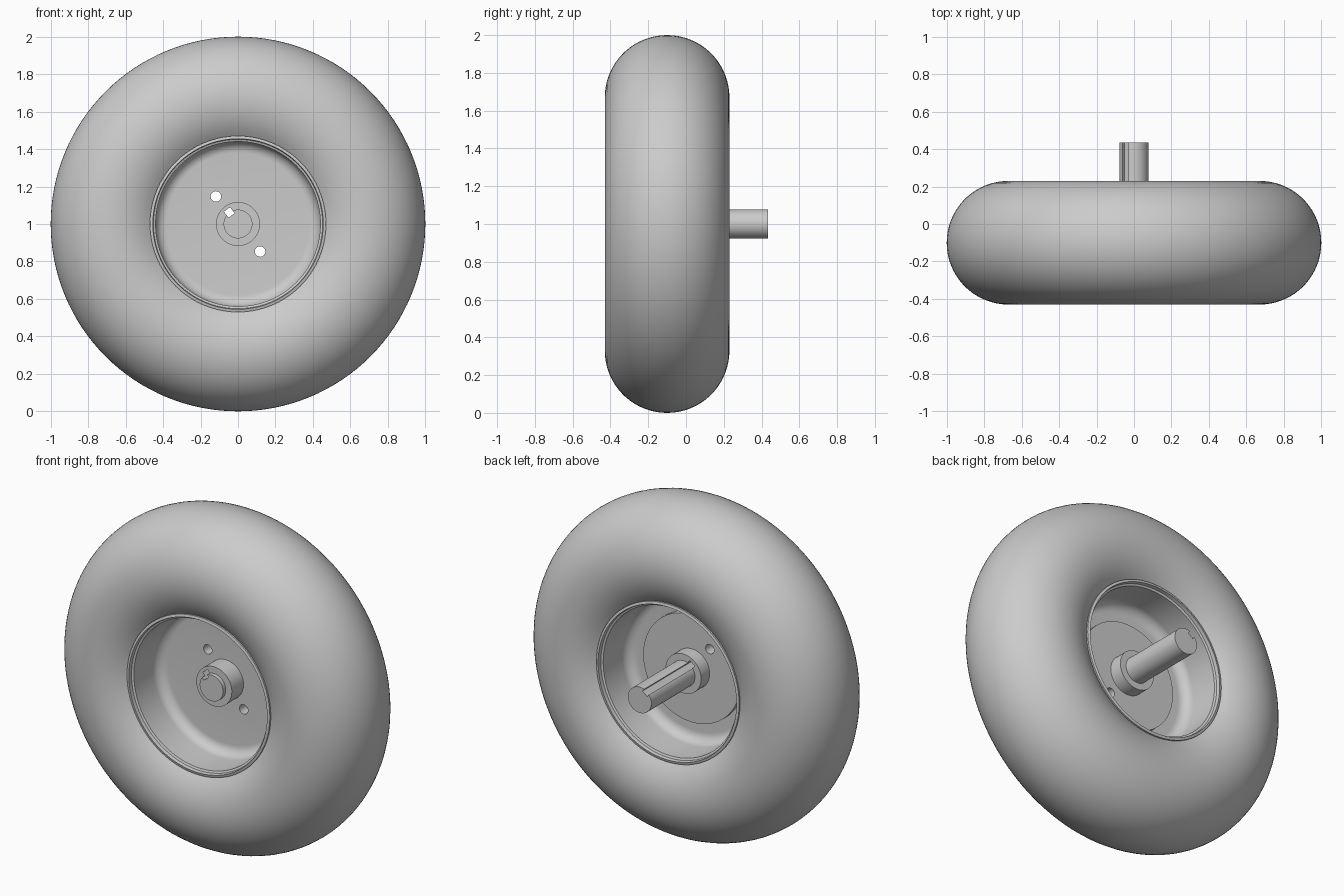
import bpy
import bmesh
from math import cos, sin, pi, acos, radians
from mathutils import Matrix

cube = bpy.data.objects.get("Cube")
if cube:
    bpy.data.objects.remove(cube)

AXIS_Z = 1.0     # wheel centre height
MID_Y = -0.10    # middle plane of the wheel
RIM_R = 0.47
TUBE = 0.33

grey = bpy.data.materials.new("plain_grey")
grey.use_nodes = True
grey.diffuse_color = (0.6, 0.6, 0.6, 1)
grey.node_tree.nodes["Principled BSDF"].inputs["Base Color"].default_value = (0.6, 0.6, 0.6, 1)


def add_object(name, bm):
    bmesh.ops.recalc_face_normals(bm, faces=bm.faces)
    mesh = bpy.data.meshes.new(name)
    bm.to_mesh(mesh)
    bm.free()
    mesh.materials.append(grey)
    obj = bpy.data.objects.new(name, mesh)
    bpy.context.collection.objects.link(obj)
    return obj


def lathe(name, profile, steps):
    """Spin a closed loop of (radius, offset from middle plane) about the axle."""
    bm = bmesh.new()
    rings = []
    for i in range(steps):
        a = 2 * pi * i / steps
        rings.append([bm.verts.new((r * cos(a), MID_Y + d, AXIS_Z + r * sin(a)))
                      for r, d in profile])
    n = len(profile)
    for i in range(steps):
        p, q = rings[i], rings[(i + 1) % steps]
        for j in range(n):
            k = (j + 1) % n
            bm.faces.new((p[j], p[k], q[k], q[j]))
    return add_object(name, bm)


def rod(name, radius, y0, y1, x=0, z=AXIS_Z, steps=48):
    bm = bmesh.new()
    place = Matrix.Translation((x, (y0 + y1) / 2, z)) @ Matrix.Rotation(pi / 2, 4, 'X')
    bmesh.ops.create_cone(bm, cap_ends=True, segments=steps, radius1=radius,
                          radius2=radius, depth=y1 - y0, matrix=place)
    return add_object(name, bm)


def cut(obj, cutter):
    mod = obj.modifiers.new("cut", 'BOOLEAN')
    mod.operation = 'DIFFERENCE'
    mod.solver = 'EXACT'
    mod.object = cutter
    bpy.context.view_layer.objects.active = obj
    bpy.ops.object.modifier_apply(modifier=mod.name)


# Tyre: round section that stops where it meets the rim
stop = acos((RIM_R - (1 - TUBE)) / TUBE)
arc = [stop * (2 * i / 48 - 1) for i in range(49)]
tyre = lathe("tyre", [(1 - TUBE + TUBE * cos(a), TUBE * sin(a)) for a in arc], 128)

# Rim: rolled lip, barrel wall and filleted web, mirrored front to back
fillet, wall, web = 0.06, 0.44, 0.015
half = [(RIM_R, 0.272), (0.455, 0.276), (0.452, 0.255), (wall, 0.25)]
for i in range(9):
    a = pi / 2 * i / 8
    half.append((wall - fillet + fillet * cos(a), web + fillet - fillet * sin(a)))
half.append((0.10, web))
rim = lathe("rim", half + [(r, -d) for r, d in reversed(half)], 80)

# Mounting plate on the back of the web
plate = lathe("mounting_plate", [(0.10, 0.012), (0.32, 0.012), (0.32, 0.045), (0.10, 0.045)], 64)

# Hub sleeve and axle shaft
hub = lathe("hub", [(0.077, -0.125), (0.117, -0.125), (0.117, 0.125), (0.077, 0.125)], 48)
axle = rod("axle", 0.077, -0.25, 0.435)

# Pair of bolt holes through web and plate
for side in (-1, 1):
    drill = rod("hole_cutter", 0.028, -0.3, 0.1, side * 0.118, AXIS_Z - side * 0.147, 24)
    cut(rim, drill)
    cut(plate, drill)
    bpy.data.objects.remove(drill)

# Keyway along the axle and hub
bm = bmesh.new()
turn = Matrix.Translation((0, 0, AXIS_Z)) @ Matrix.Rotation(radians(-127), 4, 'Y')
bmesh.ops.create_cube(bm, size=1, matrix=turn @ Matrix.Translation((0.077, 0, 0))
                      @ Matrix.Diagonal((0.04, 2, 0.04, 1)))
key = add_object("key_cutter", bm)
cut(axle, key)
cut(hub, key)
bpy.data.objects.remove(key)

# Smooth shading with crisp edges
for obj in (tyre, rim, plate, hub, axle):
    bpy.ops.object.select_all(action='DESELECT')
    obj.select_set(True)
    bpy.context.view_layer.objects.active = obj
    bpy.ops.object.shade_smooth_by_angle(angle=radians(35))
